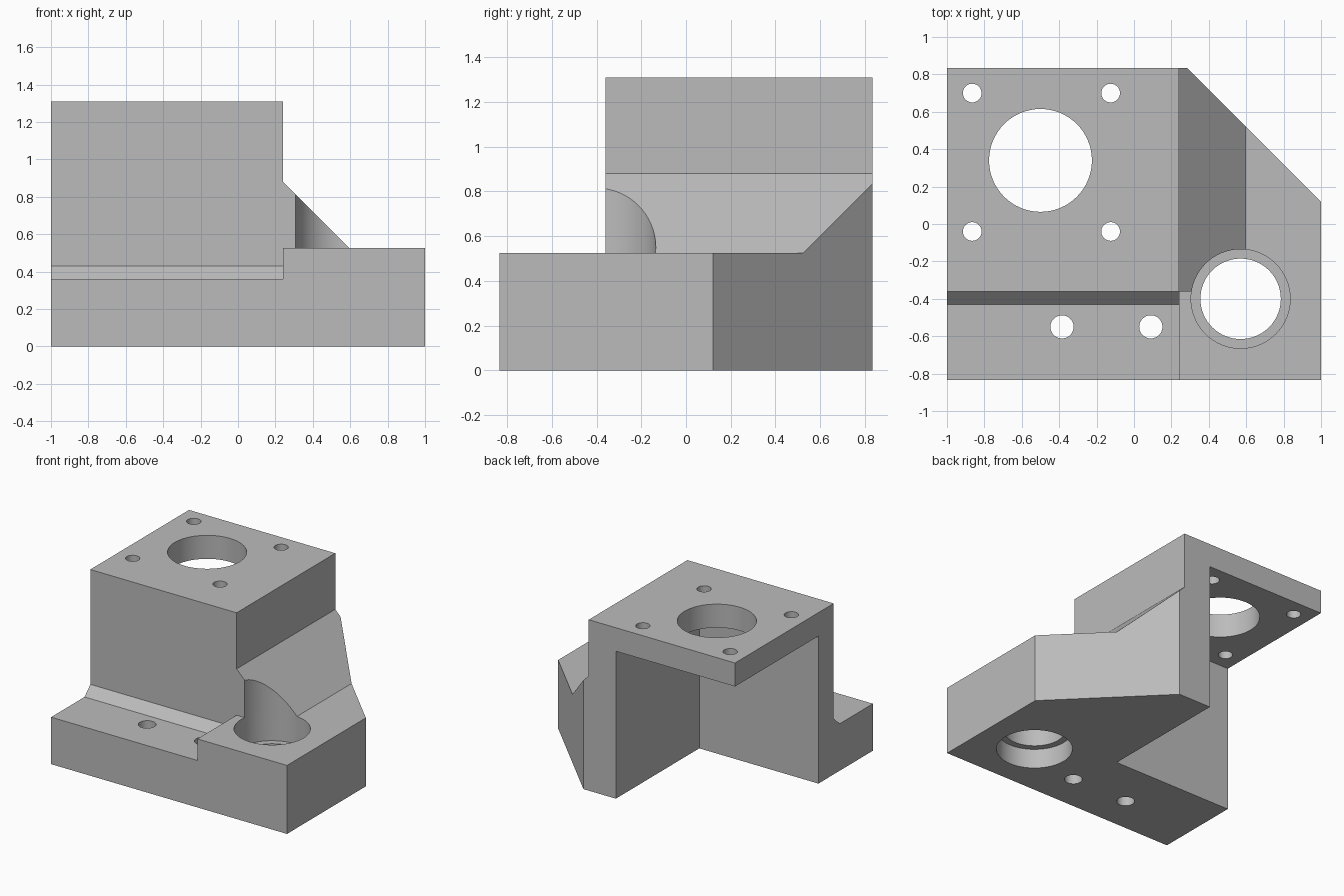
import bpy, bmesh, math
from mathutils import Vector

if "Cube" in bpy.data.objects:
    bpy.data.objects.remove(bpy.data.objects["Cube"])

grey = bpy.data.materials.new("machined grey")
grey.diffuse_color = (0.5, 0.5, 0.5, 1)
grey.use_nodes = True
grey.node_tree.nodes["Principled BSDF"].inputs["Base Color"].default_value = grey.diffuse_color


def prism(name, profile, axis, lo, hi):
    """Extrude a 2D profile along an axis between lo and hi."""
    place = {"x": lambda a, b, t: (t, a, b),
             "y": lambda a, b, t: (a, t, b),
             "z": lambda a, b, t: (a, b, t)}[axis]
    bm = bmesh.new()
    face = bm.faces.new([bm.verts.new(place(a, b, lo)) for a, b in profile])
    top = bmesh.ops.extrude_face_region(bm, geom=[face])["geom"]
    shift = Vector(place(0, 0, hi - lo))
    bmesh.ops.translate(bm, vec=shift, verts=[v for v in top if isinstance(v, bmesh.types.BMVert)])
    bmesh.ops.recalc_face_normals(bm, faces=bm.faces)
    mesh = bpy.data.meshes.new(name)
    bm.to_mesh(mesh)
    bm.free()
    mesh.materials.append(grey)
    ob = bpy.data.objects.new(name, mesh)
    bpy.context.collection.objects.link(ob)
    return ob


def rect(a0, a1, b0, b1):
    return [(a0, b0), (a1, b0), (a1, b1), (a0, b1)]


def circle(x, y, r, n=64):
    return [(x + r * math.cos(2 * math.pi * i / n), y + r * math.sin(2 * math.pi * i / n))
            for i in range(n)]


# Body: base, sloped shoulder and tall block in one side profile
body = prism("bracket_body", [(-1, 0), (1, 0), (1, 0.525), (0.595, 0.525),
                              (0.24, 0.88), (0.24, 1.31), (-1, 1.31)], "y", -0.835, 0.835)


def cut(*args):
    cutter = prism("cutter", *args)
    cutter.hide_render = True
    mod = body.modifiers.new("cut", "BOOLEAN")
    mod.operation = "DIFFERENCE"
    mod.solver = "EXACT"
    mod.object = cutter
    bpy.context.view_layer.objects.active = body
    bpy.ops.object.modifier_apply(modifier=mod.name)
    bpy.data.objects.remove(cutter)


# Front ledge with chamfered inner corner, and the raised pad beside it
cut([(-0.9, 0.36), (-0.43, 0.36), (-0.36, 0.43), (-0.36, 2), (-0.9, 2)], "x", -1.1, 0.24)
cut(rect(0.2, 1.1, -0.9, -0.36), "z", 0.525, 2)

# Angled back right corner
cut([(0.12, 1.0), (1.12, 0.0), (1.12, 1.0)], "z", -0.1, 2)

# Cavity under the top plate, open to the back and left
cut(rect(-1.1, 0.01, -0.175, 0.9), "z", -0.1, 1.13)

# Bearing bore with a lip between upper and lower recesses
cut(circle(0.57, -0.40, 0.265), "z", 0.31, 2)
cut(circle(0.57, -0.40, 0.265), "z", -0.1, 0.15)
cut(circle(0.57, -0.40, 0.215), "z", 0.05, 0.4)

# Top plate opening and its four screw holes
cut(circle(-0.50, 0.34, 0.275), "z", 1.05, 1.4)
for x in (-0.865, -0.125):
    for y in (-0.04, 0.70):
        cut(circle(x, y, 0.05, 32), "z", 1.05, 1.4)

# Ledge screw holes
for x in (-0.385, 0.09):
    cut(circle(x, -0.55, 0.062, 32), "z", -0.1, 0.6)

bpy.ops.object.select_all(action="DESELECT")
body.select_set(True)
bpy.context.view_layer.objects.active = body
bpy.ops.object.shade_smooth_by_angle(angle=math.radians(25))
